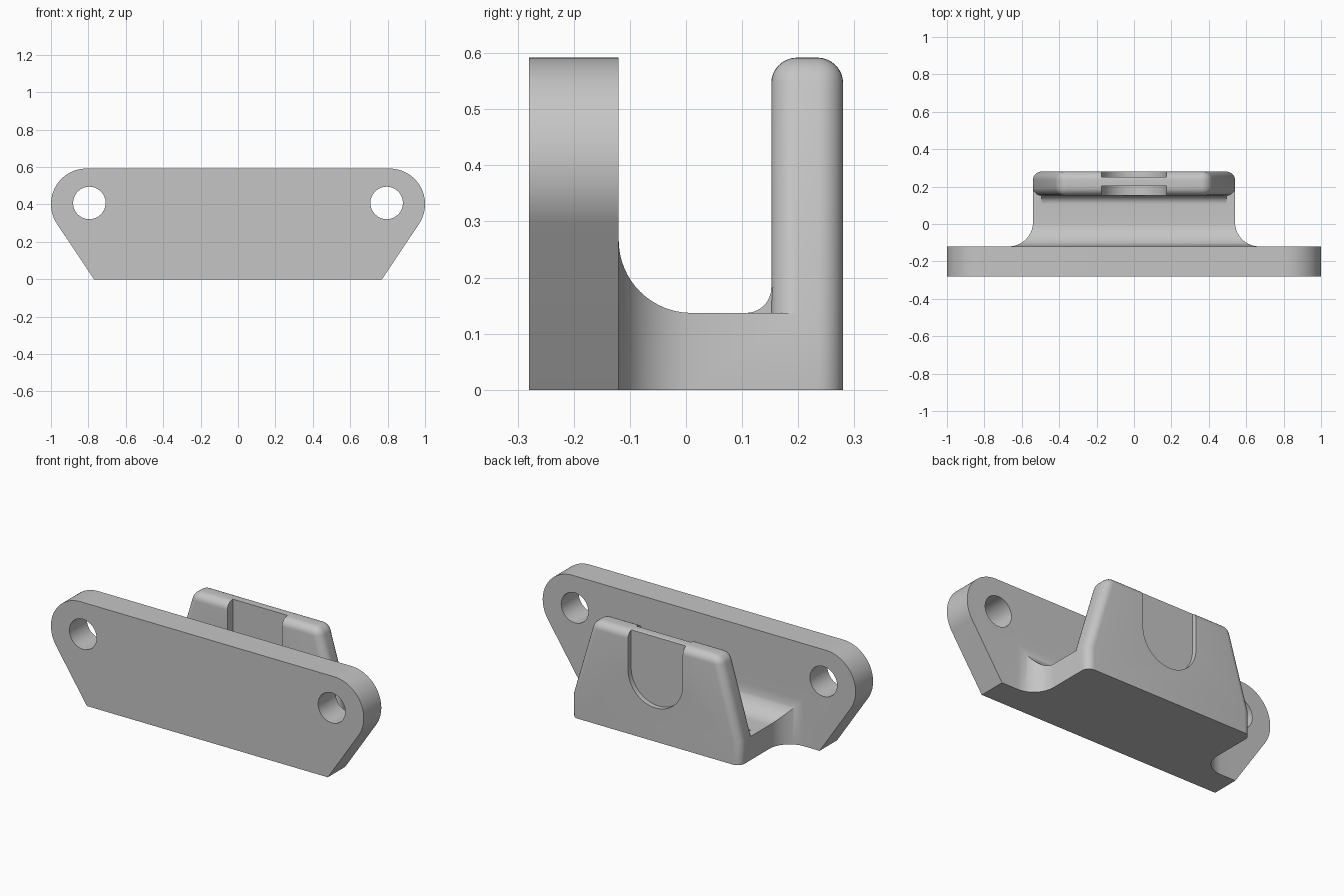
import bpy, bmesh
from math import sin, cos, radians, atan2, acos, degrees, hypot

if "Cube" in bpy.data.objects:
    bpy.data.objects.remove(bpy.data.objects["Cube"], do_unlink=True)

mat = bpy.data.materials.new("plain grey")
mat.use_nodes = True
GREY = (0.56, 0.56, 0.56, 1)
mat.diffuse_color = GREY
mat.node_tree.nodes["Principled BSDF"].inputs["Base Color"].default_value = GREY


def arc(cx, cy, r, a0, a1, n=16):
    """Points on an arc, angles in degrees."""
    return [(cx + r * cos(radians(a0 + (a1 - a0) * i / n)),
             cy + r * sin(radians(a0 + (a1 - a0) * i / n))) for i in range(n + 1)]


def mirrored(half):
    """Close a right-hand outline with its mirror image."""
    return half + [(-u, v) for u, v in reversed(half) if abs(u) > 1e-6]


def prism(name, outline, axis, lo, hi):
    """Extrude a 2D outline along one axis."""
    place = {"x": lambda u, v, d: (d, u, v),
             "y": lambda u, v, d: (u, d, v),
             "z": lambda u, v, d: (u, v, d)}[axis]
    bm = bmesh.new()
    n = len(outline)
    a = [bm.verts.new(place(u, v, lo)) for u, v in outline]
    b = [bm.verts.new(place(u, v, hi)) for u, v in outline]
    bm.faces.new(a)
    bm.faces.new(b[::-1])
    for i in range(n):
        j = (i + 1) % n
        bm.faces.new((a[i], b[i], b[j], a[j]))
    bmesh.ops.recalc_face_normals(bm, faces=bm.faces)
    mesh = bpy.data.meshes.new(name)
    bm.to_mesh(mesh)
    bm.free()
    mesh.materials.append(mat)
    obj = bpy.data.objects.new(name, mesh)
    bpy.context.collection.objects.link(obj)
    return obj


def activate(obj):
    bpy.ops.object.select_all(action="DESELECT")
    obj.select_set(True)
    bpy.context.view_layer.objects.active = obj


def combine(target, tool, operation):
    """Apply a boolean and discard the tool."""
    mod = target.modifiers.new("combine", "BOOLEAN")
    mod.operation, mod.solver, mod.object = operation, "EXACT", tool
    activate(target)
    bpy.ops.object.modifier_apply(modifier=mod.name)
    bpy.data.objects.remove(tool, do_unlink=True)


HEIGHT, FLOOR, BACK, TAB_FRONT = 0.592, 0.137, 0.28, 0.152
PLATE_BACK, HALF = -0.12, 0.54

# Mounting plate with rounded ears; the lower edge runs tangent to each ear
ex, ez, er, foot = 0.81, 0.402, 0.19, 0.77
tangent = degrees(atan2(-ez, foot - ex) + acos(er / hypot(foot - ex, ez)))
plate = prism("bracket", mirrored([(foot, 0)] + arc(ex, ez, er, tangent, 90, 28)),
              "y", -BACK, PLATE_BACK)

# Floor: side profile crossed with a flared plan outline
r = 0.13
floor = prism("floor", [(-0.2, 0), (0.235, 0), (0.235, FLOOR)]
              + arc(PLATE_BACK + r, FLOOR + r, r, 270, 180) + [(-0.2, FLOOR + r)],
              "x", -0.8, 0.8)
flare = prism("flare", mirrored([(HALF, 0.235)] + arc(HALF + r, PLATE_BACK + r, r, 180, 270)
                                + [(HALF + r, -0.2)]), "z", -0.1, 0.5)
combine(floor, flare, "INTERSECT")

# Upright tab with tapering sides and rounded edges
tab = prism("tab", mirrored([(HALF, 0), (HALF, FLOOR), (0.405, HEIGHT)]), "y", TAB_FRONT, BACK)
bm = bmesh.new()
bm.from_mesh(tab.data)
rounded = []
for e in bm.edges:
    zs = [v.co.z for v in e.verts]
    along_y = abs(e.verts[0].co.y - e.verts[1].co.y) > 0.01
    if max(zs) > 0.01 and not (along_y and max(zs) < HEIGHT - 0.01):
        rounded.append(e)
bmesh.ops.bevel(bm, geom=rounded, offset=0.045, offset_type="OFFSET", segments=8,
                profile=0.5, affect="EDGES", clamp_overlap=True)
bm.to_mesh(tab.data)
bm.free()

# Fillet where the tab meets the floor
f = 0.045
fillet = prism("fillet", [(0.08, 0.08), (0.2, 0.08), (0.2, FLOOR + f)]
               + arc(TAB_FRONT - f, FLOOR + f, f, 0, -90, 8) + [(0.08, FLOOR)],
               "x", -0.495, 0.495)

for part in (floor, tab, fillet):
    combine(plate, part, "UNION")

# Round-bottomed recesses on both faces of the tab
slot = mirrored([(0, 0.195)] + arc(0, 0.37, 0.175, -90, 0)[1:] + [(0.175, 0.8)])
for lo, hi in ((0.06, 0.203), (0.251, 0.4)):
    combine(plate, prism("slot", slot, "y", lo, hi), "DIFFERENCE")

# Bolt holes
for side in (-1, 1):
    hole = prism("hole", arc(side * 0.795, 0.408, 0.087, 0, 348.75, 31), "y", -0.5, 0)
    combine(plate, hole, "DIFFERENCE")

activate(plate)
bpy.ops.object.shade_smooth_by_angle(angle=radians(30))
